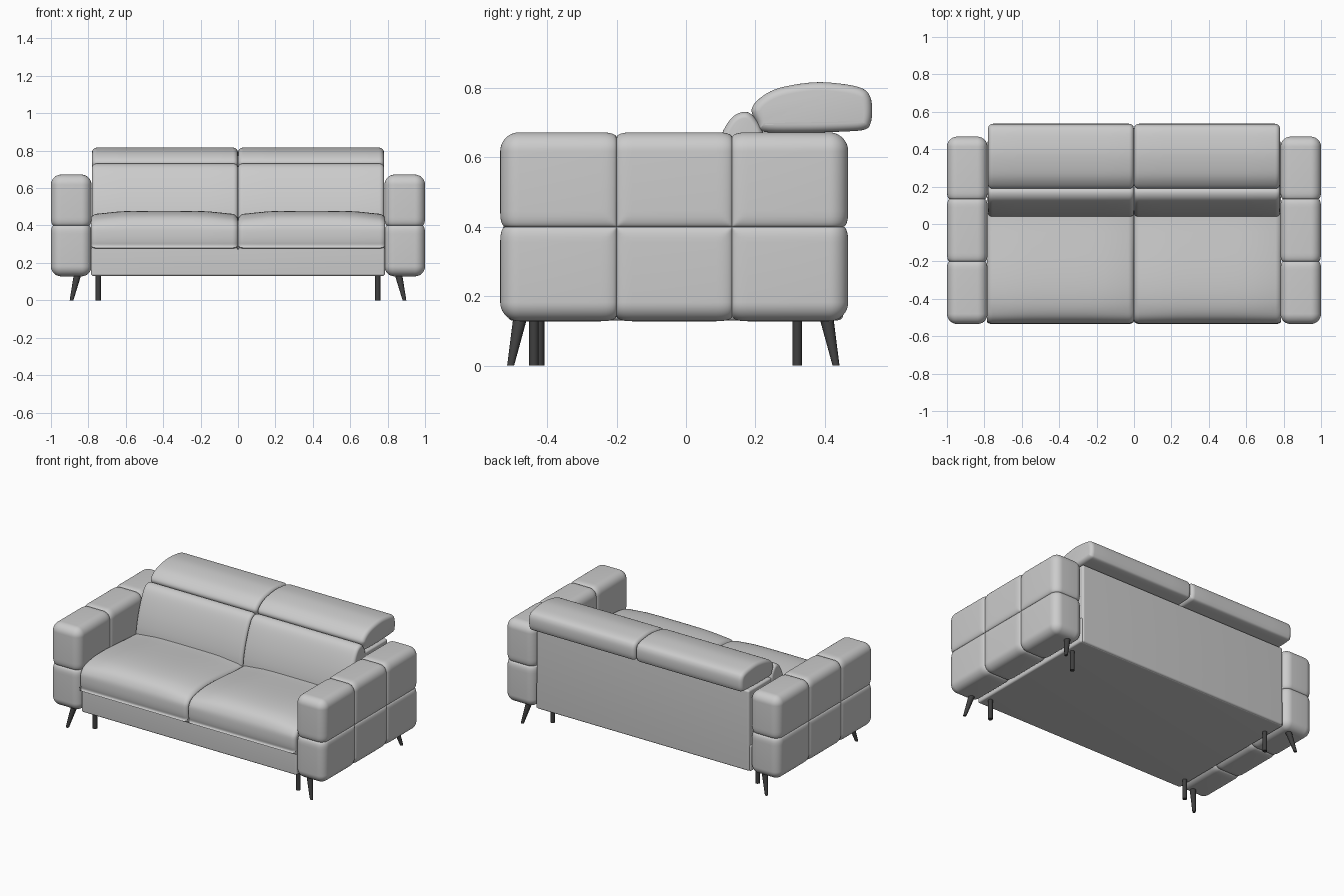
import bpy, bmesh, math
from mathutils import Vector

if "Cube" in bpy.data.objects:
    bpy.data.objects.remove(bpy.data.objects["Cube"])


def finish(name, bm, angle=40, mat=None):
    bmesh.ops.recalc_face_normals(bm, faces=bm.faces)
    me = bpy.data.meshes.new(name)
    bm.to_mesh(me)
    bm.free()
    me.shade_smooth()
    me.set_sharp_from_angle(angle=math.radians(angle))
    ob = bpy.data.objects.new(name, me)
    bpy.context.collection.objects.link(ob)
    if mat:
        me.materials.append(mat)
    return ob


def stations(a, b, r, seams):
    """Grid positions: dense at the rounded ends and around each seam."""
    s = {a, b}
    for k in range(1, 7):
        s |= {a + r * k / 6, b - r * k / 6}
    for c in seams:
        s |= {c + k for k in (-.045, -.03, -.02, -.012, -.006, -.002, 0,
                              .002, .006, .012, .02, .03, .045)}
    return sorted(s)


def puffy_box(name, lo, hi, r, seams=((), (), ()), depth=0.014, w=0.04):
    """Rounded box with stitched seams pinched into its surface."""
    bm = bmesh.new()
    ax = [stations(lo[i], hi[i], r, seams[i]) for i in range(3)]
    for i in range(3):
        j, k = (i + 1) % 3, (i + 2) % 3
        for side in (lo[i], hi[i]):
            grid = []
            for u in ax[j]:
                row = []
                for v in ax[k]:
                    p = [0, 0, 0]
                    p[i], p[j], p[k] = side, u, v
                    row.append(bm.verts.new(p))
                grid.append(row)
            for a in range(len(grid) - 1):
                for b in range(len(grid[0]) - 1):
                    bm.faces.new((grid[a][b], grid[a + 1][b],
                                  grid[a + 1][b + 1], grid[a][b + 1]))
    bmesh.ops.remove_doubles(bm, verts=bm.verts, dist=1e-5)
    for vt in bm.verts:
        p = vt.co.copy()
        q = Vector([min(max(p[i], lo[i] + r), hi[i] - r) for i in range(3)])
        n = (p - q).normalized()
        pinch = 0
        for i in range(3):
            for c in seams[i]:
                t = min(abs(p[i] - c) / w, 1)
                pinch = max(pinch, depth * (1 - math.sqrt(1 - (1 - t) ** 2)))
        vt.co = q + n * (r - pinch)
    return finish(name, bm, 60)


def smooth_loop(pts, n=5):
    """Closed Catmull-Rom through the profile points."""
    out, m = [], len(pts)
    P = [Vector(p) for p in pts]
    for i in range(m):
        a, b, c, d = (P[(i + k) % m] for k in (-1, 0, 1, 2))
        for s in range(n):
            t = s / n
            out.append(0.5 * (2 * b + (c - a) * t + (2 * a - 5 * b + 4 * c - d) * t * t
                              + (3 * b - a - 3 * c + d) * t ** 3))
    return out


def cushion(name, pts, x0, x1, r, rx, dome=0, zdome=0):
    """Profile (y, z) given clockwise, swept along x with rounded ends."""
    prof = smooth_loop(pts)
    m = len(prof)
    nor = []
    for i in range(m):
        d = prof[(i + 1) % m] - prof[i - 1]
        nor.append(Vector((d.y, -d.x)).normalized())
    ends = [(rx * (1 - math.cos(a)), r * (1 - math.sin(a)))
            for a in [math.radians(15 * k) for k in range(7)]]
    st = [(x0 + a, b) for a, b in ends]
    st += [(x0 + (x1 - x0) * f, 0) for f in (.2, .3, .4, .5, .6, .7, .8)]
    st += [(x1 - a, b) for a, b in reversed(ends)]
    bm = bmesh.new()
    rings = []
    for x, ins in st:
        u = abs(2 * (x - x0) / (x1 - x0) - 1)
        ring = []
        for p, n in zip(prof, nor):
            q = p + n * ins
            if dome and q.y > zdome:
                q.y -= dome * u ** 4 * min((q.y - zdome) / .08, 1)
            ring.append(bm.verts.new((x, q.x, q.y)))
        rings.append(ring)
    for a, b in zip(rings, rings[1:]):
        for i in range(m):
            k = (i + 1) % m
            bm.faces.new((a[i], a[k], b[k], b[i]))
    bm.faces.new(rings[0])
    bm.faces.new(rings[-1])
    return finish(name, bm)


def leg(name, top, bottom, rt, rb, mat, seg=16):
    bm = bmesh.new()
    rings = [[bm.verts.new((c[0] + r * math.cos(2 * math.pi * i / seg),
                            c[1] + r * math.sin(2 * math.pi * i / seg), c[2]))
              for i in range(seg)] for c, r in ((top, rt), (bottom, rb))]
    for i in range(seg):
        k = (i + 1) % seg
        bm.faces.new((rings[0][i], rings[0][k], rings[1][k], rings[1][i]))
    for r in rings:
        bm.faces.new(r)
    finish(name, bm, 40, mat)


dark = bpy.data.materials.new("dark_metal")
dark.diffuse_color = (0.05, 0.05, 0.05, 1)
dark.use_nodes = True
dark.node_tree.nodes["Principled BSDF"].inputs["Base Color"].default_value = dark.diffuse_color

# Frame under the seat and flat back panel
puffy_box("base", (-.785, -.512, .13), (.785, .445, .30), .012)
puffy_box("back_panel", (-.775, .14, .132), (.775, .452, .662), .012)

# Profiles (y, z) running up the front and back down
seat = [(-.505, .276), (-.527, .295), (-.533, .35), (-.524, .405), (-.485, .45),
        (-.40, .474), (-.25, .477), (0, .458), (.14, .445), (.15, .36), (.14, .28), (-.2, .276)]
back = [(.05, .40), (.04, .45), (.06, .55), (.095, .65), (.13, .712), (.17, .731),
        (.20, .712), (.225, .66), (.24, .55), (.24, .42), (.15, .39)]
head = [(.222, .674), (.203, .70), (.189, .738), (.215, .772), (.27, .80), (.37, .816),
        (.46, .81), (.51, .797), (.53, .775), (.536, .74), (.532, .70), (.515, .68),
        (.45, .674), (.33, .671)]

for s, side in ((-1, "left"), (1, "right")):
    # Tufted arm, seams split it into 3 by 2 pads
    xs = sorted((s * .783, s * 1.0))
    puffy_box(side + "_arm", (xs[0], -.535, .128), (xs[1], .467, .672), .055,
              ((), (-.2, .133), (.40,)))
    # Cushions
    xs = sorted((s * .001, s * .787))
    cushion(side + "_seat_cushion", seat, *xs, .02, .03, .022, .38)
    xs = sorted((s * .001, s * .78))
    cushion(side + "_back_cushion", back, *xs, .018, .025)
    cushion(side + "_headrest", head, *xs, .024, .026)
    # Splayed tapered legs under the arm
    leg(side + "_front_leg", (s * .855, -.475, .15), (s * .89, -.505, 0), .021, .010, dark)
    leg(side + "_back_leg", (s * .855, .402, .15), (s * .89, .432, 0), .021, .010, dark)
    # Straight support legs under the base
    leg(side + "_front_support", (s * .747, -.43 - s * .008, .14),
        (s * .747, -.43 - s * .008, 0), .014, .014, dark)
    leg(side + "_back_support", (s * .747, .32, .14), (s * .747, .32, 0), .014, .014, dark)
